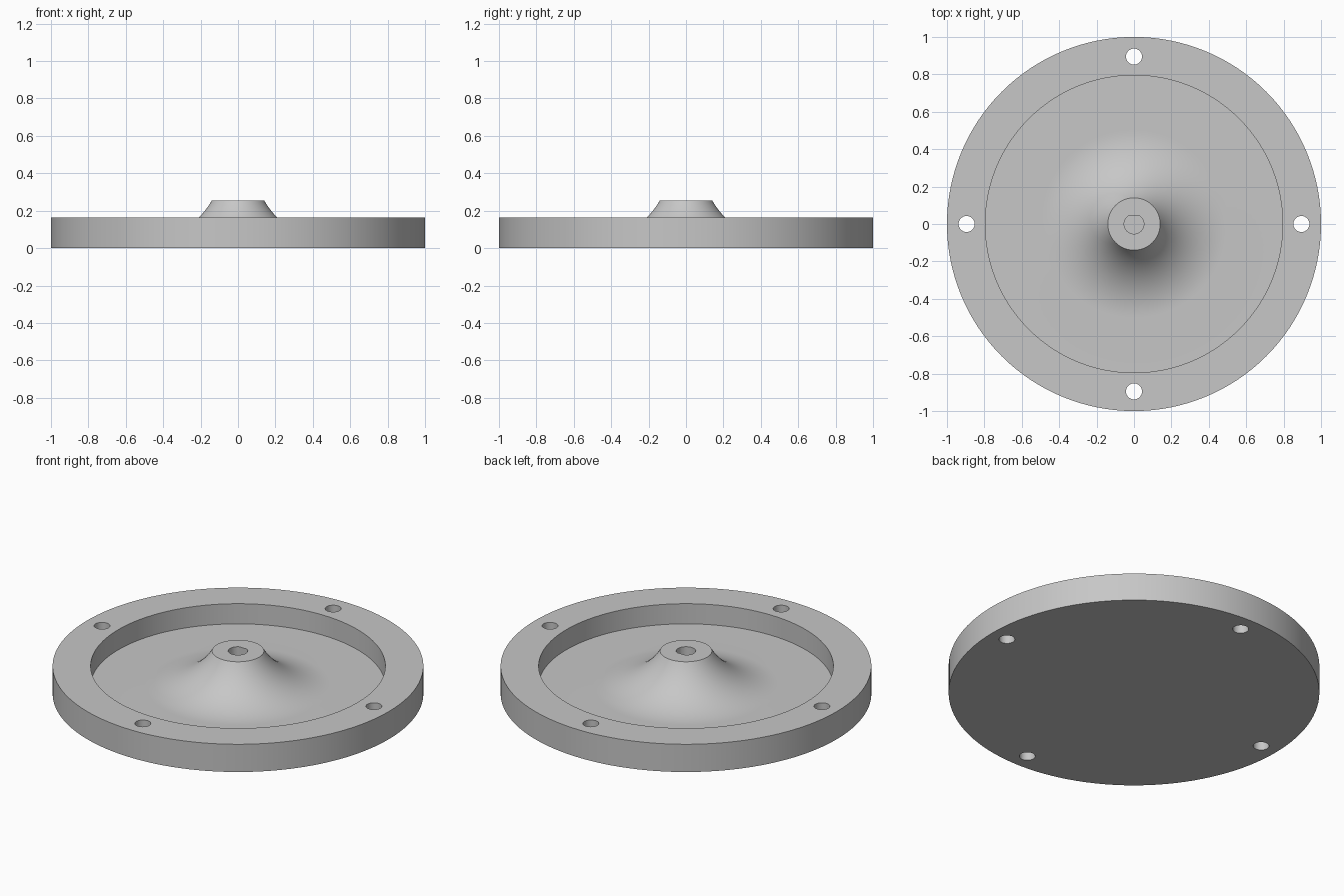
import bpy, bmesh, math
from mathutils import Vector

cube = bpy.data.objects.get("Cube")
if cube:
    bpy.data.objects.remove(cube, do_unlink=True)

RIM_R, WELL_R, RIM_Z, FLOOR_Z = 1.0, 0.795, 0.165, 0.045
HUB_R, HUB_Z, FLARE_R = 0.14, 0.255, 0.5
HOLE_R, HOLE_POS = 0.043, 0.895
BORE_R, BORE_FLAT = 0.053, 0.046
SEGMENTS = 128

grey = bpy.data.materials.new("plain grey")
grey.use_nodes = True
grey.diffuse_color = (0.57, 0.57, 0.57, 1)
grey.node_tree.nodes["Principled BSDF"].inputs["Base Color"].default_value = grey.diffuse_color


def add_object(name, bm):
    bmesh.ops.recalc_face_normals(bm, faces=bm.faces)
    mesh = bpy.data.meshes.new(name)
    bm.to_mesh(mesh)
    bm.free()
    mesh.materials.append(grey)
    obj = bpy.data.objects.new(name, mesh)
    bpy.context.collection.objects.link(obj)
    return obj


def lathe(name, profile):
    bm = bmesh.new()
    verts = [bm.verts.new((r, 0, z)) for r, z in profile]
    edges = [bm.edges.new(pair) for pair in zip(verts, verts[1:])]
    bmesh.ops.spin(bm, geom=verts + edges, cent=(0, 0, 0), axis=(0, 0, 1),
                   angle=math.tau, steps=SEGMENTS)
    bmesh.ops.remove_doubles(bm, verts=bm.verts, dist=0.0001)
    return add_object(name, bm)


def prism(name, outline, z0, z1):
    bm = bmesh.new()
    base = bm.faces.new([bm.verts.new((x, y, z0)) for x, y in outline])
    top = bmesh.ops.extrude_face_region(bm, geom=[base])["geom"]
    moved = [v for v in top if isinstance(v, bmesh.types.BMVert)]
    bmesh.ops.translate(bm, verts=moved, vec=Vector((0, 0, z1 - z0)))
    return add_object(name, bm)


def arc(cx, cy, radius, start, end, steps):
    return [(cx + radius * math.cos(start + (end - start) * i / steps),
             cy + radius * math.sin(start + (end - start) * i / steps))
            for i in range(steps + 1)]


# Flanged dish with a hub whose concave flare runs tangent into the floor
run, rise = FLARE_R - HUB_R, HUB_Z - FLOOR_Z
flare_radius = (run ** 2 + rise ** 2) / (2 * rise)
start = -math.pi / 2 - math.asin(run / flare_radius)
flare = arc(FLARE_R, FLOOR_Z + flare_radius, flare_radius, start, -math.pi / 2, 20)
profile = [(0, HUB_Z)] + flare + [(WELL_R, FLOOR_Z), (WELL_R, RIM_Z),
                                  (RIM_R, RIM_Z), (RIM_R, 0), (0, 0)]
dish = lathe("flanged_dish", profile)

# Four mounting holes through the rim
cutters = []
for i in range(4):
    a = i * math.pi / 2
    circle = arc(HOLE_POS * math.cos(a), HOLE_POS * math.sin(a), HOLE_R, 0, math.tau, 32)[:-1]
    cutters.append(prism("mounting_hole_cutter", circle, -0.1, 0.3))

# Blind shaft bore with one flat side
flat = math.asin(BORE_FLAT / BORE_R)
bore = arc(0, 0, BORE_R, math.pi - flat, math.tau + flat, 32)
cutters.append(prism("shaft_bore_cutter", bore, FLOOR_Z, 0.4))

bpy.context.view_layer.objects.active = dish
for cutter in cutters:
    cutter.hide_render = True
    mod = dish.modifiers.new("cut", "BOOLEAN")
    mod.operation, mod.solver, mod.object = "DIFFERENCE", "EXACT", cutter
    bpy.ops.object.modifier_apply(modifier=mod.name)
    bpy.data.objects.remove(cutter, do_unlink=True)

# Smooth curved walls, crisp rims
bpy.ops.object.select_all(action="DESELECT")
dish.select_set(True)
bpy.ops.object.shade_smooth_by_angle(angle=math.radians(30))
